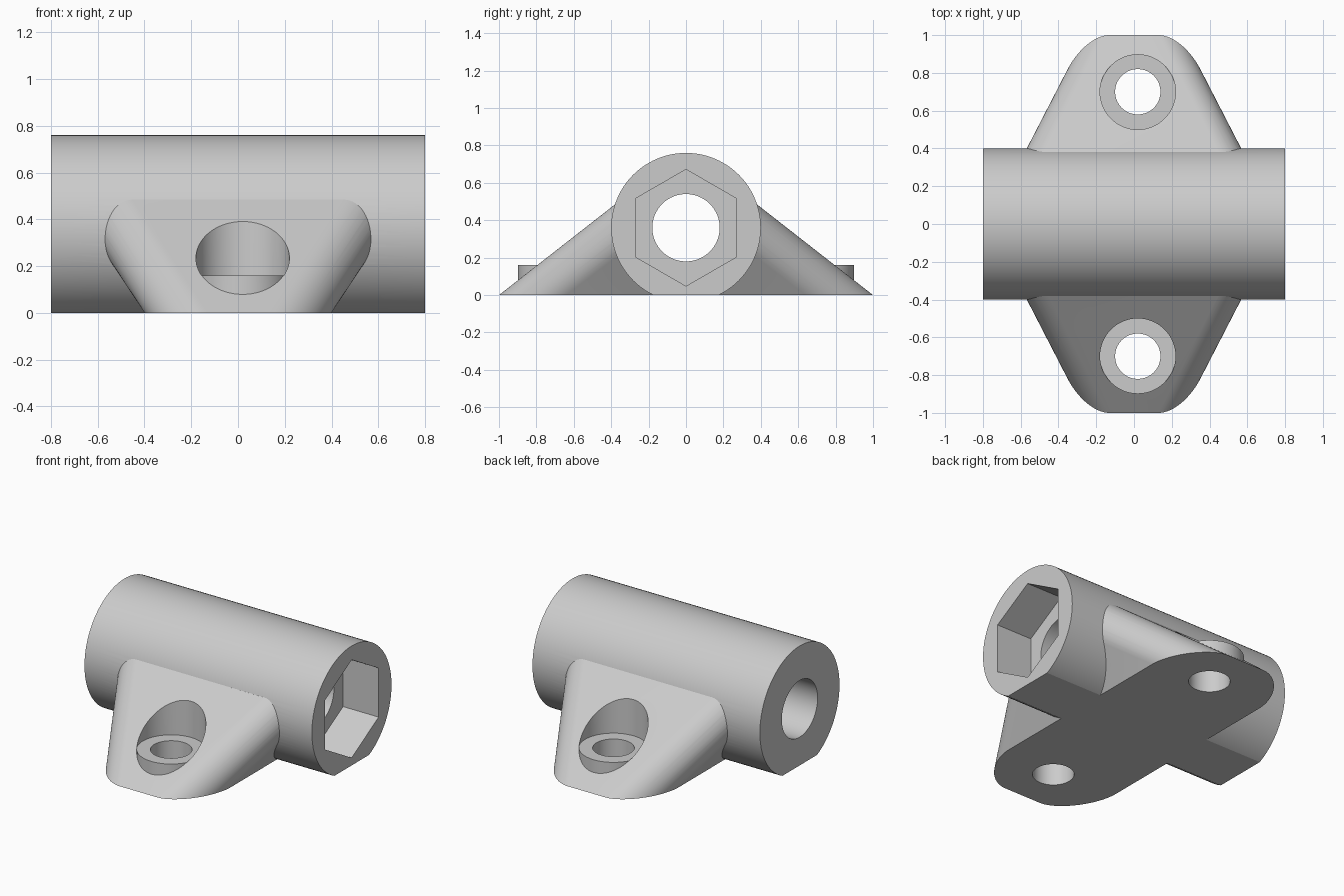
import bpy
import bmesh
from math import sin, cos, tan, pi, radians

if "Cube" in bpy.data.objects:
    bpy.data.objects.remove(bpy.data.objects["Cube"], do_unlink=True)

# One plain grey for the whole part
grey = bpy.data.materials.new("plain_grey")
grey.use_nodes = True
colour = (0.6, 0.6, 0.6, 1)
grey.diffuse_color = colour
grey.node_tree.nodes["Principled BSDF"].inputs["Base Color"].default_value = colour

AXIS_Z = 0.36
BOLT_X, BOLT_Y = 0.02, 0.7


def loft(name, start, end):
    """Solid between two matching rings of points."""
    bm = bmesh.new()
    a = [bm.verts.new(p) for p in start]
    b = [bm.verts.new(p) for p in end]
    bm.faces.new(a)
    bm.faces.new(b)
    for i in range(len(a)):
        j = (i + 1) % len(a)
        bm.faces.new((a[i], a[j], b[j], b[i]))
    bmesh.ops.recalc_face_normals(bm, faces=bm.faces)
    mesh = bpy.data.meshes.new(name)
    bm.to_mesh(mesh)
    bm.free()
    mesh.materials.append(grey)
    obj = bpy.data.objects.new(name, mesh)
    bpy.context.collection.objects.link(obj)
    return obj


def rod_x(name, r, x0, x1, n=96):
    """Prism along the barrel axis, first corner pointing up."""
    ring = [(r * sin(2 * pi * i / n), AXIS_Z + r * cos(2 * pi * i / n)) for i in range(n)]
    return loft(name, [(x0, *p) for p in ring], [(x1, *p) for p in ring])


def rod_z(name, r, y, z0, z1, n=64):
    """Upright cylinder on a bolt centre."""
    ring = [(BOLT_X + r * cos(2 * pi * i / n), y + r * sin(2 * pi * i / n)) for i in range(n)]
    return loft(name, [(*p, z0) for p in ring], [(*p, z1) for p in ring])


def combine(target, tool, operation):
    """Apply a boolean and discard the tool."""
    tool.hide_render = True
    mod = target.modifiers.new(operation, 'BOOLEAN')
    mod.operation = operation
    mod.solver = 'EXACT'
    mod.object = tool
    bpy.context.view_layer.objects.active = target
    bpy.ops.object.modifier_apply(modifier=mod.name)
    bpy.data.objects.remove(tool, do_unlink=True)


def lug_ring(z, steps=20):
    """Section of both lugs at a height: sides flare, ends slope inwards."""
    dx, dy = 0.66 * z, -z / tan(radians(38))
    a, b, c = (0.13, 1.0), (0.4, 1.0), (0.4, 0.64)
    w = 0.53
    corner = []
    for i in range(steps + 1):
        t = i / steps
        k = ((1 - t) ** 2, 2 * w * t * (1 - t), t * t)
        x, y = (sum(f * p[n] for f, p in zip(k, (a, b, c))) / sum(k) for n in (0, 1))
        corner.append((x + dx, y + dy))
    back = corner[::-1]
    ring = corner + [(x, -y) for x, y in back]
    ring += [(-x, -y) for x, y in corner] + [(-x, y) for x, y in back]
    return [(x, y, z) for x, y in ring]


# Sloped mounting lugs, closed off inside the barrel
body = loft("mounting_bracket", lug_ring(-0.1), lug_ring(0.49))

# Raised bolt seats
for y in (-BOLT_Y, BOLT_Y):
    combine(body, rod_z("bolt_seat", 0.199, y, 0.02, 0.25), 'UNION')
    combine(body, rod_z("counterbore", 0.2, y, 0.16, 1), 'DIFFERENCE')
    combine(body, rod_z("bolt_hole", 0.12, y, -0.5, 1), 'DIFFERENCE')

# Barrel with through bore and hexagonal pocket
combine(body, rod_x("barrel", 0.4, -0.8, 0.8), 'UNION')
combine(body, rod_x("bore", 0.18, -1, 1), 'DIFFERENCE')
combine(body, rod_x("hex_pocket", 0.27 / cos(pi / 6), 0.55, 1, 6), 'DIFFERENCE')

# Flat underside
square = [(-2, -2), (2, -2), (2, 2), (-2, 2)]
base_cut = loft("base_cut", [(*p, -1) for p in square], [(*p, 0) for p in square])
combine(body, base_cut, 'DIFFERENCE')

bpy.ops.object.select_all(action='DESELECT')
body.select_set(True)
bpy.context.view_layer.objects.active = body
bpy.ops.object.shade_smooth_by_angle(angle=radians(20))
